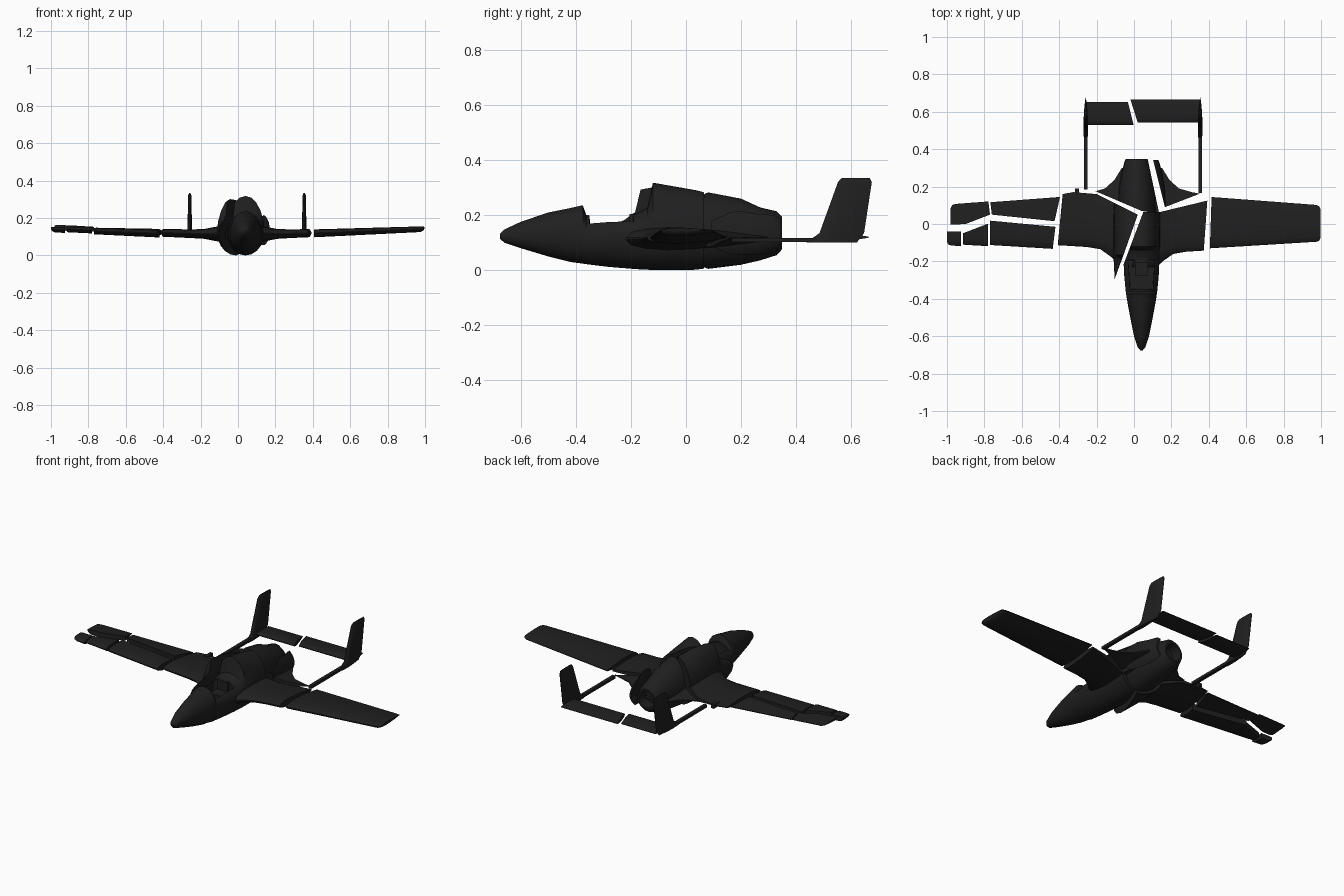
import bpy, bmesh, math
from mathutils import Vector

cube = bpy.data.objects.get("Cube")
if cube:
    bpy.data.objects.remove(cube)

charcoal = bpy.data.materials.new("charcoal")
charcoal.use_nodes = True
COLOUR = (0.014, 0.014, 0.014, 1)
charcoal.diffuse_color = COLOUR
charcoal.node_tree.nodes["Principled BSDF"].inputs["Base Color"].default_value = COLOUR


def finish(name, bm, angle=35):
    """Turn a bmesh into a shaded object."""
    bmesh.ops.recalc_face_normals(bm, faces=bm.faces[:])
    mesh = bpy.data.meshes.new(name)
    bm.to_mesh(mesh)
    bm.free()
    obj = bpy.data.objects.new(name, mesh)
    bpy.context.collection.objects.link(obj)
    mesh.materials.append(charcoal)
    bpy.ops.object.select_all(action='DESELECT')
    obj.select_set(True)
    bpy.context.view_layer.objects.active = obj
    bpy.ops.object.shade_smooth_by_angle(angle=math.radians(angle))
    return obj


def loft(rings):
    """Skin closed rings of points and cap both ends."""
    bm = bmesh.new()
    rows = [[bm.verts.new(p) for p in ring] for ring in rings]
    n = len(rows[0])
    for a, b in zip(rows, rows[1:]):
        for i in range(n):
            j = (i + 1) % n
            bm.faces.new((a[i], a[j], b[j], b[i]))
    bm.faces.new(rows[0])
    bm.faces.new(rows[-1])
    bmesh.ops.recalc_face_normals(bm, faces=bm.faces[:])
    return bm


def foil_ring(span, lead, trail, mid, thick, upright=False):
    """Airfoil section; upright ones stack along z instead of x."""
    steps = [0.5 - 0.5 * math.cos(math.pi * i / 8) for i in range(9)]

    def half(t):
        return thick * (0.06 + 1.3 * math.sqrt(t) * (1 - t)) * 0.9
    pts = [(t, half(t)) for t in steps] + [(t, -half(t)) for t in reversed(steps)]
    ring = []
    for t, h in pts:
        y = lead + (trail - lead) * t
        ring.append((mid + h, y, span) if upright else (span, y, mid + h))
    return ring


def break_off(bm, outline):
    """Keep what lies inside a convex, counter-clockwise plan outline."""
    for i, (x, y) in enumerate(outline):
        nx, ny = outline[(i + 1) % len(outline)]
        bmesh.ops.bisect_plane(bm, geom=bm.verts[:] + bm.edges[:] + bm.faces[:],
                               plane_co=(x, y, 0), plane_no=(ny - y, x - nx, 0),
                               clear_outer=True)
        rim = [e for e in bm.edges if e.is_boundary]
        if rim:
            bmesh.ops.holes_fill(bm, edges=rim, sides=0)


def piece(name, builder, shift, outline):
    bm = builder()
    bmesh.ops.translate(bm, verts=bm.verts[:], vec=Vector(shift))
    break_off(bm, outline)
    return finish(name, bm)


# Fuselage stations: y, half width, bottom, top
HULL = [(-0.676, 0.006, 0.115, 0.132), (-0.66, 0.02, 0.1, 0.148),
        (-0.6, 0.04, 0.08, 0.176), (-0.5, 0.06, 0.05, 0.21),
        (-0.42, 0.075, 0.03, 0.226), (-0.375, 0.082, 0.024, 0.236),
        (-0.362, 0.084, 0.022, 0.2), (-0.28, 0.092, 0.012, 0.197),
        (-0.18, 0.097, 0.004, 0.207), (-0.14, 0.099, 0.002, 0.228),
        (-0.12, 0.1, 0.001, 0.318), (0.0, 0.102, 0.0, 0.297),
        (0.08, 0.102, 0.005, 0.283), (0.2, 0.095, 0.02, 0.26),
        (0.27, 0.082, 0.036, 0.228), (0.33, 0.067, 0.055, 0.214),
        (0.348, 0.06, 0.075, 0.195)]


def hull():
    rings = []
    for y, w, low, top in HULL:
        mid = low + (top - low) * 0.5 if y < -0.36 else 0.125
        ring = []
        for i in range(20):
            a = math.tau * i / 20
            s = math.sin(a)
            ring.append((w * math.cos(a), y, mid + s * ((top - mid) if s > 0 else (mid - low))))
        rings.append(ring)
    bm = loft(rings)

    # Sunken cockpit
    bm.normal_update()
    well = [f for f in bm.faces if -0.35 < f.calc_center_median().y < -0.16
            and f.normal.z > 0.6]
    bmesh.ops.inset_region(bm, faces=well, thickness=0.012)
    wall = bmesh.ops.inset_region(bm, faces=well, thickness=0.002)
    for v in {v for f in well for v in f.verts}:
        v.co.z = 0.12

    # Hollow jet outlet
    tail = [f for f in bm.faces if f.calc_center_median().y > 0.347]
    bmesh.ops.inset_region(bm, faces=tail, thickness=0.012)
    bmesh.ops.inset_region(bm, faces=tail, thickness=0.002)
    for v in {v for f in tail for v in f.verts}:
        v.co.y -= 0.06
    return bm


# Wing sections: distance out, leading edge, trailing edge, height, thickness
WING = [(0.08, -0.22, 0.3, 0.115, 0.085), (0.12, -0.185, 0.235, 0.115, 0.072),
        (0.17, -0.15, 0.19, 0.115, 0.052), (0.24, -0.138, 0.17, 0.116, 0.046),
        (0.37, -0.13, 0.145, 0.12, 0.042), (0.94, -0.095, 0.102, 0.142, 0.03),
        (0.955, -0.09, 0.095, 0.145, 0.022), (0.962, -0.075, 0.08, 0.15, 0.01)]


def wing():
    left = [foil_ring(-s[0], *s[1:]) for s in reversed(WING)]
    return loft(left + [foil_ring(*s) for s in WING])


def tailplane():
    return loft([foil_ring(x, 0, 0.123, 0.12, 0.022) for x in (-0.305, 0.305)])


# Broken fuselage
piece("fuselage_front", hull, (0.04, 0, 0),
      [(-0.35, -1), (0.4, -1), (0.4, 0.065), (0.05, 0.065)])
piece("fuselage_side_chunk", hull, (-0.01, -0.045, 0),
      [(-0.13, -0.37), (0.02, 0.05), (-0.2, 0.16), (-0.4, 0.16), (-0.4, -0.37)])
REAR = [(-0.24, 0.19), (0.04, 0.07), (0.135, 0.055), (0.062, 0.4), (-0.3, 0.4)]
SHARD = [(0.165, 0.09), (0.36, 0.165), (0.36, 0.4), (0.088, 0.4)]
piece("fuselage_rear", hull, (0.015, 0, 0), REAR)
piece("fuselage_rear_shard", hull, (0.07, -0.005, 0), SHARD)

# Broken wing
piece("rear_fillet", wing, (0.015, 0, 0), REAR)
piece("rear_fillet_shard", wing, (0.07, 0, 0), SHARD)
piece("left_wing_root", wing, (0.04, -0.01, 0),
      [(-0.03, -0.3), (0.362, -0.3), (0.392, 0.125), (0.06, 0.045)])
piece("left_wing_outer", wing, (0.035, 0, -0.002),
      [(0.4, -0.3), (1.2, -0.3), (1.2, 0.3), (0.42, 0.3)])
piece("right_wing_root", wing, (-0.01, 0.015, 0),
      [(-0.1, -0.29), (0.02, 0.05), (-0.2, 0.16), (-0.38, 0.175), (-0.425, -0.29)])
piece("right_wing_front_panel", wing, (-0.03, -0.005, -0.004),
      [(-0.77, -0.3), (-0.455, -0.3), (-0.42, -0.015), (-0.77, 0.018)])
piece("right_wing_rear_panel", wing, (-0.02, 0, 0.002),
      [(-0.76, 0.05), (-0.425, 0.015), (-0.36, 0.3), (-0.79, 0.3)])
piece("right_tip_rear", wing, (-0.018, 0.005, 0.006),
      [(-1.1, -0.01), (-0.9, 0.0), (-0.77, 0.05), (-0.8, 0.3), (-1.1, 0.3)])
piece("right_tip_front", wing, (-0.03, -0.012, 0),
      [(-0.915, -0.3), (-0.78, -0.3), (-0.78, 0.002), (-0.915, -0.05)])
piece("right_tip_end", wing, (-0.038, -0.02, -0.004),
      [(-1.1, -0.3), (-0.925, -0.3), (-0.925, -0.04), (-1.1, -0.04)])

# Broken tailplane
piece("tailplane_right", tailplane, (0.048, 0.53, 0),
      [(-0.4, 0.4), (0.03, 0.4), (-0.045, 0.7), (-0.4, 0.7)])
piece("tailplane_left", tailplane, (0.048, 0.542, 0),
      [(0.065, 0.4), (0.5, 0.4), (0.5, 0.7), (-0.03, 0.7)])


def box(name, size, place):
    bm = bmesh.new()
    bmesh.ops.create_cube(bm, size=1)
    for v in bm.verts:
        v.co = Vector(a * b + c for a, b, c in zip(v.co, size, place))
    return finish(name, bm)


# Tail booms and fins
FIN = [(0.1, 0.436, 0.62, 0.024), (0.135, 0.485, 0.647, 0.024),
       (0.32, 0.552, 0.675, 0.018), (0.335, 0.565, 0.668, 0.006)]
for side, x, start in (("right", -0.258, 0.185), ("left", 0.354, 0.165)):
    box(side + "_boom", (0.02, 0.5 - start, 0.016), (x, (start + 0.5) / 2, 0.11))
    rings = [foil_ring(z, lead, trail, x, th, True) for z, lead, trail, th in FIN]
    finish(side + "_fin", loft(rings))
box("right_boom_stub", (0.02, 0.06, 0.022), (-0.305, 0.16, 0.118))

# Cockpit seat
box("seat_cushion", (0.07, 0.07, 0.03), (0.04, -0.24, 0.135))
box("seat_back", (0.07, 0.02, 0.085), (0.04, -0.195, 0.162))
